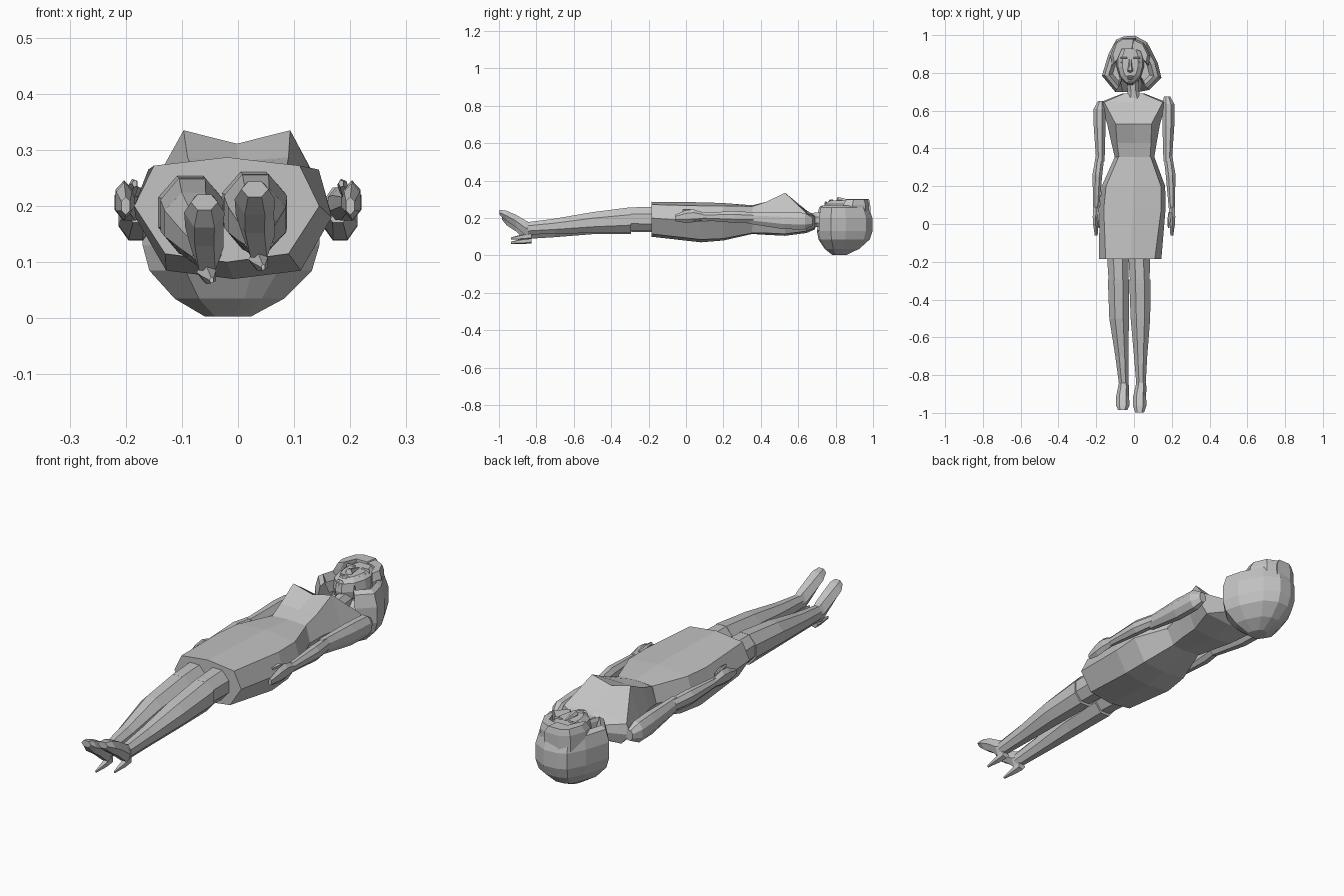
import bpy, bmesh, math
from mathutils import Vector

cube = bpy.data.objects.get("Cube")
if cube:
    bpy.data.objects.remove(cube, do_unlink=True)

grey = bpy.data.materials.new("plain grey")
grey.use_nodes = True
grey.diffuse_color = (0.55, 0.55, 0.55, 1)
grey.node_tree.nodes["Principled BSDF"].inputs["Base Color"].default_value = (0.55, 0.55, 0.55, 1)


def skin(name, rings):
    """Skin equal-length closed rings of 3D points and cap both ends."""
    bm = bmesh.new()
    loops = [[bm.verts.new(p) for p in ring] for ring in rings]
    n = len(loops[0])
    for a, b in zip(loops, loops[1:]):
        for i in range(n):
            j = (i + 1) % n
            bm.faces.new((a[i], a[j], b[j], b[i]))
    bm.faces.new(loops[0])
    bm.faces.new(loops[-1])
    bmesh.ops.recalc_face_normals(bm, faces=bm.faces)
    mesh = bpy.data.meshes.new(name)
    bm.to_mesh(mesh)
    bm.free()
    mesh.materials.append(grey)
    obj = bpy.data.objects.new(name, mesh)
    bpy.context.collection.objects.link(obj)
    return obj


def tube(name, sections, sides=8, turn=0.5):
    """Loft along y through ellipses given as (y, x, z, x radius, z radius)."""
    angles = [math.tau * (i + turn) / sides for i in range(sides)]
    return skin(name, [[(x + rx * math.cos(a), y, z + rz * math.sin(a)) for a in angles]
                       for y, x, z, rx, rz in sections])


def half_loft(name, sections):
    """Loft along y through mirrored half outlines: (y, x offset, [(x, z), ...])."""
    rings = []
    for y, cx, half in sections:
        full = half + [(-x, z) for x, z in reversed(half[1:-1])]
        rings.append([(cx + x, y, z) for x, z in full])
    return skin(name, rings)


def layers(name, outline, sections, centre):
    """Stack a flat x,y outline along z: (z, x scale, y scale)."""
    c = Vector(centre)
    return skin(name, [[(c.x + (x - c.x) * sx, c.y + (y - c.y) * sy, z) for x, y in outline]
                       for z, sx, sy in sections])


# Dress
half_loft("skirt", [
    (-0.185, -0.02, [(0, .287), (.13, .272), (.165, .20), (.11, .115), (0, .10)]),
    (0.08, -0.008, [(0, .284), (.152, .265), (.175, .18), (.12, .085), (0, .07)]),
    (0.20, -0.003, [(0, .28), (.145, .265), (.168, .19), (.11, .09), (0, .08)]),
    (0.355, 0.003, [(0, .268), (.085, .262), (.105, .19), (.07, .12), (0, .115)])])
half_loft("bodice", [
    (0.35, 0.003, [(0, .267), (.082, .260), (.104, .19), (.07, .12), (0, .115)]),
    (0.43, 0, [(0, .28), (.09, .287), (.12, .20), (.085, .12), (0, .11)]),
    (0.53, -0.002, [(0, .311), (.095, .335), (.14, .20), (.10, .115), (0, .105)]),
    (0.645, -0.003, [(0, .24), (.155, .225), (.175, .18), (.13, .13), (0, .12)]),
    (0.69, -0.003, [(0, .215), (.05, .208), (.06, .18), (.05, .15), (0, .14)])])

# Arms and hands
for side, s, dy in (("left", 1, 0.015), ("right", -1, -0.01)):
    tube(side + "_upper_arm", [
        (0.66 + dy, s * .175, .18, .018, .025), (0.62 + dy, s * .182, .183, .034, .048),
        (0.52, s * .182, .187, .034, .05), (0.33, s * .178, .202, .024, .034)])
    tube(side + "_forearm", [
        (0.36, s * .180, .203, .025, .03), (0.26, s * .194, .206, .028, .034),
        (0.08, s * .200, .208, .017, .021)])
    tube(side + "_hand", [
        (0.09, s * .200, .208, .018, .022), (0.04, s * .203, .212, .018, .034),
        (0, s * .203, .208, .016, .034), (-0.06, s * .200, .20, .009, .016)], 6)
    tube(side + "_thumb", [
        (0.06, s * .190, .225, .009, .012), (0.02, s * .186, .238, .009, .011),
        (-0.02, s * .184, .24, .005, .007)], 5)

# Legs, shoes and heels: (side, knee x, ankle x, toe x, knee z, ankle z, lift)
for side, kx, ax, tx, kz, az in (("right", -.082, -.055, -.06, .183, .122),
                                 ("left", .031, .037, .030, .190, .145)):
    tube(side + "_thigh", [
        (-0.12, kx - .005, kz + .006, .064, .072), (-0.31, kx, kz + .005, .056, .066)])
    tube(side + "_lower_leg", [
        (-0.295, kx, kz, .061, .073), (-0.50, kx + .003, kz - .014, .056, .06),
        (-0.70, (kx + ax * 2) / 3, (kz + az * 2) / 3 - .004, .038, .044),
        (-0.845, ax, az, .027, .036)])
    foot = [(-0.815, ax, .0, .020, .028), (-0.86, ax, .008, .029, .046),
            (-0.91, tx, .045, .034, .038), (-0.96, tx, .072, .036, .031),
            (-0.997 if side == "left" else -0.985, tx, .09, .024, .016)]
    tube(side + "_foot", [(y, x, az - .005 + z, rx, rz) for y, x, z, rx, rz in foot], 6, 0)
    tube(side + "_heel", [
        (-0.825, ax, az - .04, .019, .018), (-0.87, ax + .004, az - .046, .015, .016),
        (-0.935, ax + .008, az - .054, .004, .006)], 5)

# Neck
tube("neck", [(0.65, 0, .185, .05, .045), (0.70, -.003, .19, .033, .042),
              (0.80, -.012, .19, .036, .05)])

# Bobbed hair, notched under the chin towards the face
outer = [(-.055, .993), (.005, .997), (.07, .962), (.125, .855), (.145, .775), (.08, .71),
         (.03, .70), (-.06, .70), (-.10, .70), (-.17, .785), (-.135, .90), (-.095, .975)]
notched = outer[:]
notched[6], notched[7] = (.042, .775), (-.075, .775)
hub = Vector((-.02, .85))


def hair_ring(outline, z, k):
    return [(hub.x + (x - hub.x) * k, hub.y + (y - hub.y) * k - (1 - k) * 0.04, z)
            for x, y in outline]


skin("hair", [hair_ring(outer, .003, .26), hair_ring(outer, .035, .62),
              hair_ring(outer, .085, .92), hair_ring(outer, .13, 1),
              hair_ring(notched, .20, 1), hair_ring(notched, .255, .90),
              hair_ring(notched, .268, .76), hair_ring(notched, .22, .62)])

# Face
face = [(-.035, .737), (-.005, .737), (.035, .775), (.052, .83), (.052, .90), (.03, .955),
        (-.07, .955), (-.092, .90), (-.092, .83), (-.075, .775)]
layers("face", face, [(.16, .85, .85), (.24, 1, 1), (.275, .90, .95), (.293, .58, .72)], hub)

# Fringe swept from a parting
layers("fringe_left", [(-.01, .985), (.05, .96), (.085, .89), (.075, .84), (.055, .86),
                       (.035, .915), (-.03, .935)],
       [(.20, 1.05, 1.02), (.27, 1, 1), (.298, .75, .8)], (.03, .92))
layers("fringe_right", [(-.06, .985), (.01, .985), (0, .925), (-.065, .925), (-.095, .86),
                        (-.115, .84), (-.125, .89), (-.10, .96)],
       [(.20, 1.05, 1.02), (.275, 1, 1), (.302, .8, .85)], (-.06, .94))

# Nose
tube("nose", [(0.88, -.02, .286, .007, .010), (0.835, -.02, .295, .010, .014),
              (0.812, -.02, .297, .016, .018), (0.802, -.02, .285, .010, .008)], 6, 0)

# Eyes, brows and cheeks
for side, s in (("left", 1), ("right", -1)):
    x = -.02 + s * .035
    layers(side + "_eye", [(x - .018, .855), (x, .847), (x + .018, .856), (x, .865)],
           [(.27, 1, 1), (.288, 1, 1), (.293, .6, .6)], (x, .856))
    layers(side + "_brow", [(x - .021, .875), (x + .021, .875), (x + .017, .884), (x - .017, .884)],
           [(.27, 1, 1), (.293, 1, 1), (.298, .8, .5)], (x, .88))
    layers(side + "_cheek", [(x - .018, .83), (x - s * .010, .79), (x + .018, .83)],
           [(.25, 1.2, 1.2), (.288, .6, .6)], (x, .815))

# Lips and chin
for name, y, w, top in (("upper_lip", .781, .023, .300), ("lower_lip", .770, .018, .299),
                        ("chin", .748, .017, .289)):
    layers(name, [(-.02 - w, y), (-.02, y - .007), (-.02 + w, y), (-.02 + w * .4, y + .006),
                  (-.02 - w * .4, y + .006)],
           [(.25, 1.1, 1.4), (top - .008, 1, 1), (top, .6, .5)], (-.02, y))
